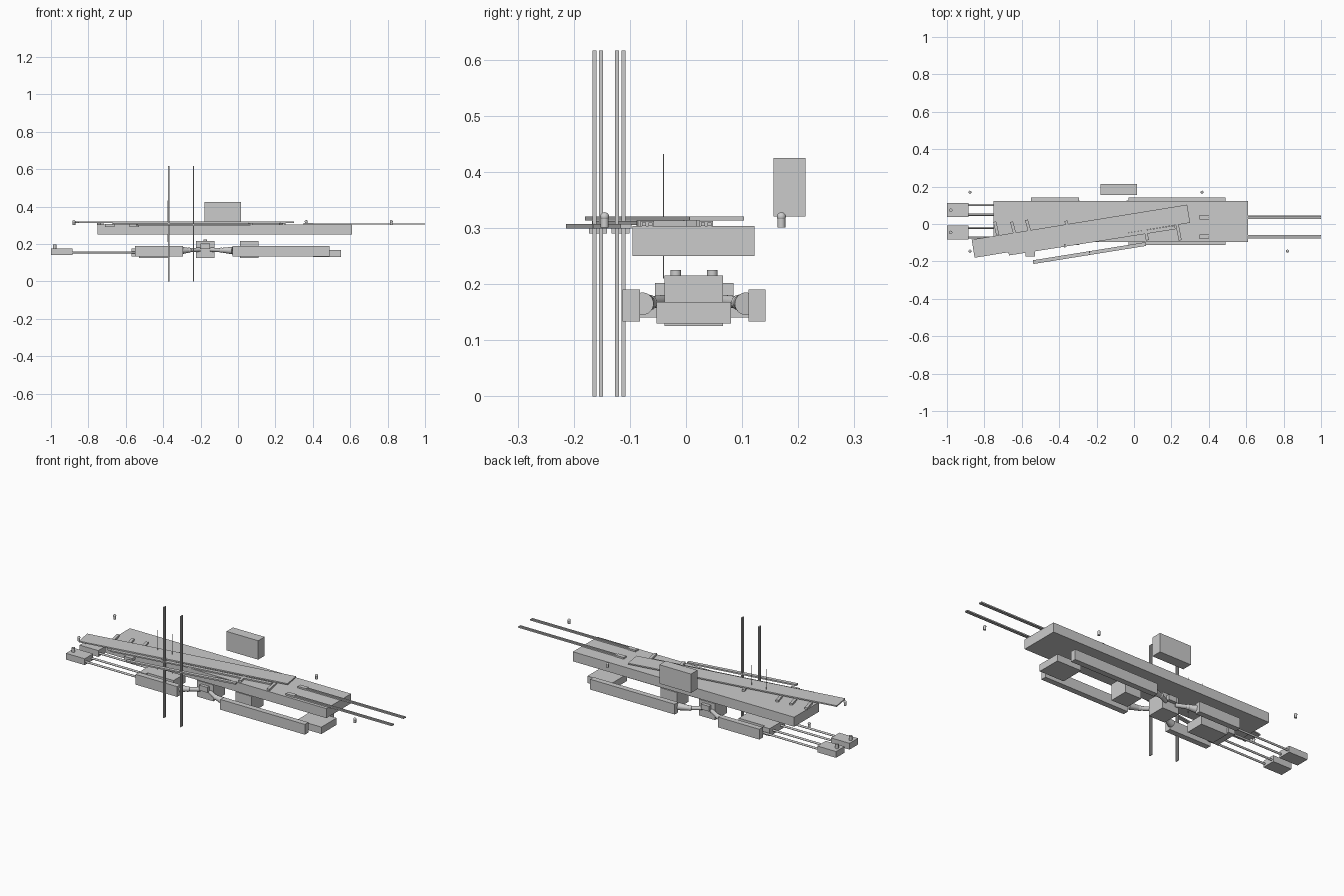
import bpy, math
from mathutils import Vector

CY = 0.0145  # centre line of the lower frame


def box(name, x, y, z):
    bpy.ops.mesh.primitive_cube_add(size=1, location=[(a + b) / 2 for a, b in (x, y, z)])
    o = bpy.context.object
    o.name = name
    o.scale = [b - a for a, b in (x, y, z)]
    return o


def bar(name, p, q, width, z):
    # flat bar running from p to q in plan
    p, q = Vector(p), Vector(q)
    d, m = q - p, (p + q) / 2
    o = box(name, (m.x - d.length / 2, m.x + d.length / 2), (m.y - width / 2, m.y + width / 2), z)
    o.rotation_euler.z = math.atan2(d.y, d.x)
    return o


def rod(name, p, q, r, r2=None, n=24):
    p, q = Vector(p), Vector(q)
    d = q - p
    bpy.ops.mesh.primitive_cone_add(vertices=n, radius1=r, radius2=r if r2 is None else r2,
                                    depth=d.length, location=(p + q) / 2,
                                    rotation=d.to_track_quat('Z', 'Y').to_euler())
    o = bpy.context.object
    o.name = name
    bpy.ops.object.shade_smooth_by_angle(angle=math.radians(35))
    return o


def ball(name, c, r):
    bpy.ops.mesh.primitive_uv_sphere_add(segments=20, ring_count=12, radius=r, location=c)
    bpy.context.object.name = name
    bpy.ops.object.shade_smooth()


# main bed
box("bed", (-0.75, 0.61), (-0.095, 0.122), (0.25, 0.303))

# skewed top plate, strip and fence
bar("top_plate", (-0.86, -0.132), (0.292, 0.055), 0.098, (0.313, 0.32))
bar("under_strip", (-0.67, -0.158), (0.22, -0.018), 0.02, (0.305, 0.312))
bar("side_fence", (-0.54, -0.204), (0.064, -0.107), 0.02, (0.299, 0.307))

# cross bars under the plate
for x, y0, y1 in ((-0.74, -0.06, 0.012), (-0.65, -0.05, 0.012), (-0.57, -0.04, 0.022),
                  (-0.36, -0.03, 0.017), (0.06, -0.087, 0.0), (0.235, -0.087, 0.0)):
    bar("cross_bar", (x + 0.012, y0), (x - 0.005, y1), 0.016, (0.302, 0.313))

# paired vertical and horizontal rails
for x, y in ((-0.37, -0.117), (-0.238, -0.157)):
    for s in (-1, 1):
        box("upright_rail", (x - 0.003, x + 0.003),
            (y + s * 0.0057 - 0.0035, y + s * 0.0057 + 0.0035), (0, 0.616))
for y in (0.036, -0.069):
    for s in (-1, 1):
        box("slide_rail", (0.36, 1.0),
            (y + s * 0.0057 - 0.0035, y + s * 0.0057 + 0.0035), (0.303, 0.31))
    box("slide_head", (0.35, 0.40), (y - 0.012, y + 0.012), (0.299, 0.312))

# clips beside the plate
for x, y in ((-0.685, -0.117), (-0.555, -0.157)):
    box("clip", (x - 0.025, x + 0.025), (y - 0.016, y + 0.016), (0.29, 0.306))

# thin wires
for x in (-0.465, -0.375):
    rod("wire", (x, -0.04, 0.21), (x, -0.04, 0.432), 0.001, n=8)

# rear cabinet and loose pegs
box("rear_cabinet", (-0.18, 0.015), (0.156, 0.213), (0.32, 0.425))
for x, y in ((-0.877, 0.17), (0.364, 0.17), (-0.877, -0.145), (0.82, -0.145)):
    rod("peg", (x, y, 0.301), (x, y, 0.318), 0.007)
    ball("peg_head", (x, y, 0.32), 0.008)

# lower frame: side beams, end box, central boxes
for s in (-1, 1):
    ys = sorted((CY + s * 0.0965, CY + s * 0.1275))
    box("long_side_beam", (-0.03, 0.49), ys, (0.133, 0.19))
    box("short_side_beam", (-0.55, -0.295), ys, (0.133, 0.19))
box("end_box", (0.40, 0.55), (-0.053, 0.08), (0.13, 0.168))
box("left_box", (-0.57, -0.53), (-0.053, 0.08), (0.133, 0.175))
box("left_tray", (-0.53, -0.37), (-0.038, 0.066), (0.125, 0.175))
box("middle_box", (-0.225, -0.125), (-0.038, 0.066), (0.125, 0.215))
box("motor_box", (0.01, 0.11), (-0.038, 0.066), (0.125, 0.215))

for s in (-1, 1):
    # buttons and lugs on the middle box
    y = CY + s * 0.0325
    rod("box_button", (-0.175, y, 0.215), (-0.175, y, 0.225), 0.0095)
    box("box_lug", (-0.2, -0.15), sorted((CY + s * 0.05, CY + s * 0.07)), (0.173, 0.202))
    # jointed arms from the middle box to the beams
    for x0, x1, x2 in ((-0.30, -0.262, -0.205), (-0.03, -0.09, -0.145)):
        a = (x0, CY + s * 0.092, 0.165)
        b = (x1, CY + s * 0.08, 0.167)
        c = (x2, CY + s * 0.05, 0.17)
        rod("arm_sleeve", a, b, 0.02, 0.012)
        ball("arm_joint", b, 0.014)
        rod("arm_link", b, c, 0.011)
    # outrigger blocks, rods and pins
    box("outrigger_block", (-1.0, -0.885), sorted((CY + s * 0.0225, CY + s * 0.0965)), (0.14, 0.175))
    for d in (0.035, 0.087):
        rod("outrigger_rod", (-0.89, CY + s * d, 0.155), (-0.53, CY + s * d, 0.155), 0.0055)
    rod("outrigger_pin", (-0.98, CY + s * 0.0595, 0.17), (-0.98, CY + s * 0.0595, 0.198), 0.009)
